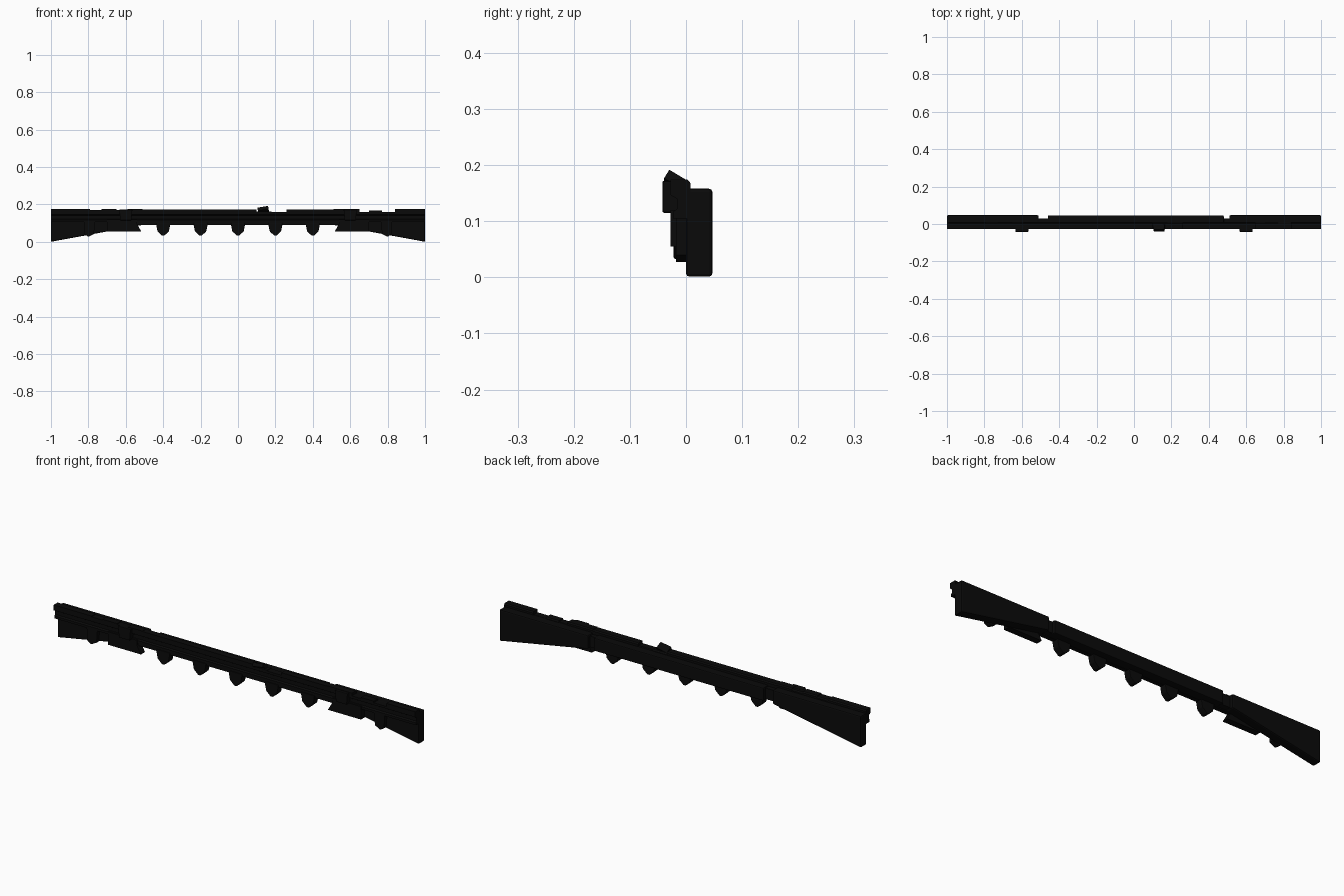
import bpy, bmesh
from mathutils import Matrix, Vector

cube = bpy.data.objects.get("Cube")
if cube:
    bpy.data.objects.remove(cube, do_unlink=True)

black = bpy.data.materials.new("charcoal_black")
black.use_nodes = True
tone = (0.003, 0.003, 0.003, 1)
black.diffuse_color = tone
black.node_tree.nodes["Principled BSDF"].inputs["Base Color"].default_value = tone


def prism(name, outline, axis, start, end, bevel=0.0):
    """Extrude an outline along x (outline is y,z) or along y (outline is x,z)."""
    bm = bmesh.new()
    rings = []
    for d in (start, end):
        rings.append([bm.verts.new((d, a, b) if axis == "x" else (a, d, b))
                      for a, b in outline])
    bm.faces.new(rings[0])
    bm.faces.new(rings[1][::-1])
    n = len(outline)
    for i in range(n):
        j = (i + 1) % n
        bm.faces.new((rings[0][j], rings[0][i], rings[1][i], rings[1][j]))
    bmesh.ops.recalc_face_normals(bm, faces=bm.faces)
    mesh = bpy.data.meshes.new(name)
    bm.to_mesh(mesh)
    bm.free()
    mesh.materials.append(black)
    obj = bpy.data.objects.new(name, mesh)
    bpy.context.collection.objects.link(obj)
    if bevel:
        mod = obj.modifiers.new("Soft edges", "BEVEL")
        mod.width = bevel
        mod.segments = 2
    return obj


def box(name, x, y, z, bevel=0.0):
    outline = [(y[0], z[0]), (y[1], z[0]), (y[1], z[1]), (y[0], z[1])]
    return prism(name, outline, "x", x[0], x[1], bevel)


# Tapered haunches, brackets, bosses and slanted plates, mirrored at both ends
for side, s in (("left", 1), ("right", -1)):
    def mirrored(points):
        return [(s * x, z) for x, z in points]

    prism(side + "_haunch",
          mirrored([(1, 0), (1, 0.158), (0.51, 0.158), (0.51, 0.09), (0.7, 0.055)]),
          "y", 0.0, 0.047, 0.006)
    prism(side + "_slanted_plate",
          mirrored([(0.7, 0.055), (0.517, 0.055), (0.54, 0.095), (0.54, 0.12), (0.7, 0.12)]),
          "y", -0.028, 0.004)
    prism(side + "_boss",
          mirrored([(0.57, 0.115), (0.63, 0.115), (0.635, 0.172), (0.565, 0.172)]),
          "y", -0.042, -0.01, 0.003)
    prism(side + "_bracket",
          mirrored([(0.8, 0.027), (0.77, 0.042), (0.765, 0.11), (0.825, 0.11), (0.82, 0.04)]),
          "y", -0.018, 0.004)
    xs = sorted((s * 0.44, s * 0.53))
    box(side + "_joint", xs, (0, 0.03), (0.095, 0.15))

# Central beam with a lower strip behind the rail
box("central_beam", (-0.46, 0.48), (0.0, 0.046), (0.09, 0.155), 0.005)
box("front_strip", (-0.54, 0.54), (-0.018, 0.002), (0.09, 0.115))


def rail(name, x0, x1, top):
    profile = [(0.008, 0.105), (-0.023, 0.105), (-0.023, 0.117), (-0.016, 0.122),
               (-0.016, 0.14), (-0.028, 0.147), (-0.028, top), (0.003, top),
               (0.008, top - 0.006)]
    prism(name, profile, "x", x0, x1)


# Moulded top rail in worn segments of differing height
segments = [(-1, -0.79, 0.174), (-0.79, -0.73, 0.17), (-0.73, -0.65, 0.174),
            (-0.65, -0.59, 0.17), (-0.59, -0.51, 0.174), (-0.51, 0.1, 0.172),
            (0.1, 0.18, 0.163), (0.18, 0.26, 0.159), (0.26, 0.51, 0.172),
            (0.51, 0.65, 0.174), (0.65, 0.7, 0.16), (0.7, 0.77, 0.166),
            (0.77, 0.84, 0.158), (0.84, 1, 0.174)]
for i, (x0, x1, top) in enumerate(segments):
    rail("rail_segment_%d" % (i + 1), x0, x1, top)

# Loose tilted block on the rail
block = box("tilted_block", (-0.029, 0.029), (-0.018, 0.018), (-0.009, 0.009))
block.matrix_world = (Matrix.Translation(Vector((0.135, -0.019, 0.17)))
                      @ Matrix.Rotation(-0.17, 4, "Y") @ Matrix.Rotation(-0.55, 4, "X"))

# Pointed pendants below the central beam
for i in range(5):
    x = (i - 2) * 0.2
    prism("pendant_%d" % (i + 1),
          [(x - 0.038, 0.1), (x - 0.036, 0.083), (x - 0.03, 0.055), (x - 0.006, 0.033),
           (x + 0.006, 0.033), (x + 0.03, 0.055), (x + 0.036, 0.083), (x + 0.038, 0.1)],
          "y", -0.022, 0.014, 0.003)
